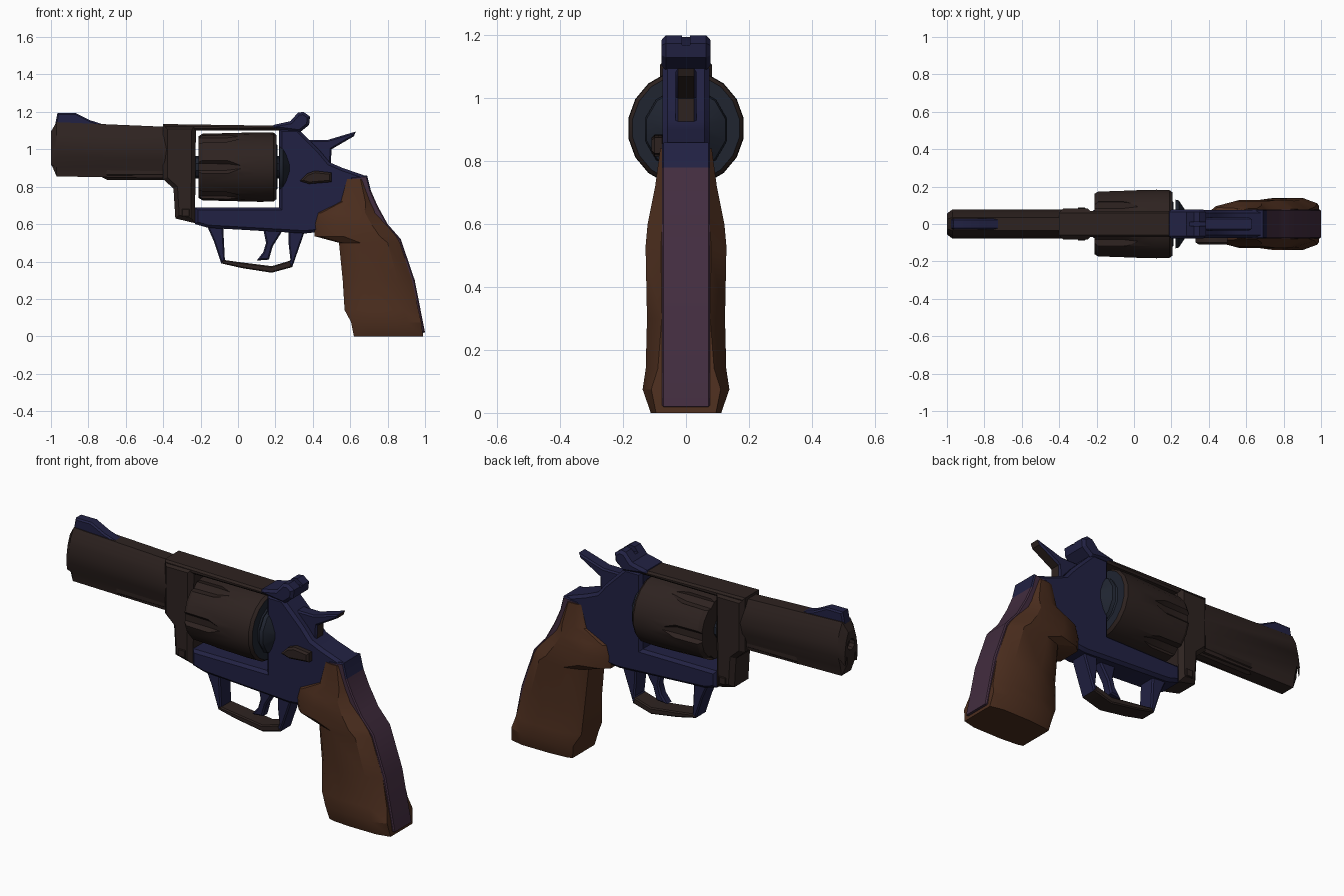
import bpy, bmesh, math

if "Cube" in bpy.data.objects:
    bpy.data.objects.remove(bpy.data.objects["Cube"])


def material(name, rgb):
    m = bpy.data.materials.new(name)
    m.diffuse_color = (*rgb, 1)
    m.use_nodes = True
    m.node_tree.nodes["Principled BSDF"].inputs["Base Color"].default_value = m.diffuse_color
    return m


STEEL = material("dark_brown_steel", (0.027, 0.0165, 0.0145))
BLUE = material("navy_steel", (0.0155, 0.0155, 0.056))
WOOD = material("brown_wood", (0.072, 0.027, 0.013))
PURPLE = material("plum_backstrap", (0.055, 0.026, 0.050))
SLATE = material("slate_metal", (0.014, 0.018, 0.030))


def finish(name, bm, mats):
    bmesh.ops.recalc_face_normals(bm, faces=bm.faces[:])
    me = bpy.data.meshes.new(name)
    bm.to_mesh(me)
    bm.free()
    ob = bpy.data.objects.new(name, me)
    bpy.context.collection.objects.link(ob)
    for m in mats:
        me.materials.append(m)
    return ob


def prism(name, pts, hw, mats, bevel=0.0, y=0.0, rule=None):
    """Extrude an x-z profile to both sides of y, with chamfered rims."""
    bm = bmesh.new()
    sides = [[bm.verts.new((x, y + s * hw, z)) for x, z in pts] for s in (-1, 1)]
    caps = [bm.faces.new(s) for s in sides]
    n = len(pts)
    for i in range(n):
        j = (i + 1) % n
        bm.faces.new((sides[0][i], sides[0][j], sides[1][j], sides[1][i]))
    bmesh.ops.recalc_face_normals(bm, faces=bm.faces[:])
    if bevel:
        rim = [e for f in caps for e in f.edges]
        bmesh.ops.bevel(bm, geom=rim, offset=bevel, segments=1, affect='EDGES', profile=0.5)
    if rule:
        bm.normal_update()
        for f in bm.faces:
            f.material_index = rule(f.calc_center_median(), f.normal)
    return finish(name, bm, mats)


def loft(name, rings, mats, end_index=0):
    """Skin closed rings of points; end_index colours the last cap."""
    bm = bmesh.new()
    vs = [[bm.verts.new(p) for p in r] for r in rings]
    n = len(rings[0])
    for a, b in zip(vs, vs[1:]):
        for i in range(n):
            j = (i + 1) % n
            bm.faces.new((a[i], a[j], b[j], b[i]))
    bm.faces.new(vs[0])
    bm.faces.new(vs[-1]).material_index = end_index
    return finish(name, bm, mats)


def lathe(name, prof, z, n, mats, y=0.0, end_index=0):
    """Turned part along x, from (x, radius) pairs."""
    ring = [2 * math.pi * (i + 0.5) / n for i in range(n)]
    return loft(name, [[(x, y + r * math.cos(a), z + r * math.sin(a)) for a in ring]
                       for x, r in prof], mats, end_index)


def cut(ob, cutter):
    mod = ob.modifiers.new("cut", 'BOOLEAN')
    mod.operation = 'DIFFERENCE'
    mod.solver = 'EXACT'
    mod.object = cutter
    dg = bpy.context.evaluated_depsgraph_get()
    me = bpy.data.meshes.new_from_object(ob.evaluated_get(dg))
    ob.modifiers.clear()
    ob.data = me
    bpy.data.objects.remove(cutter)


# Barrel with underlug and shallow bore
def barrel_ring(x, top, bottom, k):
    half = [(0.035, top), (0.062, top - 0.05), (0.078, top - 0.12), (0.07, top - 0.18),
            (0.05, bottom + 0.05), (0.042, bottom)]
    half = [(w * k, z) for w, z in half]
    return [(x, w, z) for w, z in half] + [(x, -w, z) for w, z in reversed(half)]


barrel = loft("barrel", [barrel_ring(-1.0, 1.095, 0.925, 0.72),
                         barrel_ring(-0.97, 1.145, 0.855, 1),
                         barrel_ring(-0.38, 1.12, 0.845, 1)], [STEEL])
cut(barrel, lathe("bore_cutter", [(-1.1, 0.03), (-0.97, 0.03)], 1.02, 10, [STEEL]))
lathe("ejector_rod", [(-0.74, 0.03), (-0.70, 0.052), (-0.38, 0.052)], 0.885, 8, [STEEL])
prism("front_sight", [(-0.98, 1.12), (-0.965, 1.195), (-0.87, 1.195), (-0.79, 1.155),
                      (-0.68, 1.12)], 0.03, [BLUE], 0.008)

# Frame front, top strap and rear body
prism("frame_front", [(-0.40, 1.13), (-0.40, 0.84), (-0.345, 0.79), (-0.335, 0.63),
                      (-0.23, 0.605), (-0.225, 1.13)], 0.082, [STEEL], 0.022)
prism("top_strap", [(-0.40, 1.10), (0.26, 1.10), (0.26, 1.125), (-0.40, 1.135)],
      0.07, [STEEL], 0.01)
prism("frame_body", [(-0.23, 0.69), (-0.23, 0.60), (-0.16, 0.58), (0.36, 0.55), (0.45, 0.56),
                     (0.58, 0.64), (0.68, 0.72), (0.69, 0.855), (0.56, 0.90), (0.49, 0.93),
                     (0.44, 0.99), (0.38, 1.05), (0.32, 1.11), (0.22, 1.11), (0.22, 0.69)],
      0.074, [BLUE], 0.015)
lathe("recoil_shield", [(0.222, 0.135), (0.24, 0.13), (0.285, 0.06)], 0.90, 12, [SLATE])
for y in (-0.082, 0.082):
    prism("frame_screw", [(-0.30, 0.64), (-0.26, 0.64), (-0.26, 0.68), (-0.30, 0.68)],
          0.006, [STEEL], 0.003, y)

# Fluted cylinder with slate rear face, and its pin
drum = lathe("cylinder", [(-0.21, 0.165), (-0.19, 0.178), (0.12, 0.186), (0.19, 0.184),
                          (0.205, 0.172)], 0.905, 18, [STEEL, SLATE], end_index=1)
for i in range(6):
    a = math.radians(60 * i)
    cut(drum, lathe("flute_cutter", [(-0.3, 0.05), (-0.06, 0.045), (0.07, 0.004)],
                    0.905 + 0.2 * math.sin(a), 8, [STEEL], 0.2 * math.cos(a)))
lathe("cylinder_pin", [(-0.24, 0.06), (0.23, 0.06)], 0.905, 10, [SLATE])
lathe("cylinder_back_plate", [(0.20, 0.13), (0.212, 0.12)], 0.905, 12, [SLATE])

# Rear sight with notch
sight = prism("rear_sight", [(0.18, 1.11), (0.19, 1.13), (0.28, 1.15), (0.32, 1.195),
                             (0.35, 1.20), (0.385, 1.175), (0.38, 1.13), (0.33, 1.09)],
              0.078, [BLUE], 0.014)
cut(sight, prism("notch_cutter", [(0.24, 1.17), (0.45, 1.17), (0.45, 1.3), (0.24, 1.3)],
                 0.012, [BLUE]))

# Hammer, brown on its rear faces
prism("hammer", [(0.36, 1.05), (0.48, 1.05), (0.63, 1.095), (0.62, 1.07), (0.50, 1.0),
                 (0.495, 0.88), (0.38, 0.88)], 0.034, [BLUE, STEEL], 0.008,
      rule=lambda c, n: int(n.x > 0.3 and abs(n.y) < 0.3))

# Trigger and guard: navy legs, brown bow
prism("trigger", [(0.13, 0.60), (0.15, 0.50), (0.135, 0.45), (0.10, 0.405), (0.165, 0.41),
                  (0.185, 0.48), (0.26, 0.60)], 0.026, [BLUE], 0.008)
prism("guard_front_leg", [(-0.17, 0.60), (-0.13, 0.51), (-0.09, 0.39), (-0.07, 0.405),
                          (-0.08, 0.60)], 0.048, [BLUE], 0.007)
prism("guard_rear_leg", [(0.36, 0.57), (0.29, 0.37), (0.265, 0.385), (0.28, 0.41),
                         (0.27, 0.50), (0.27, 0.60)], 0.048, [BLUE], 0.007)
prism("guard_bow", [(-0.09, 0.39), (0.02, 0.365), (0.18, 0.34), (0.29, 0.37), (0.28, 0.405),
                    (0.18, 0.375), (0.02, 0.395), (-0.075, 0.408)], 0.049, [STEEL], 0.006)

# Cylinder release latch on the near side
prism("latch", [(0.33, 0.83), (0.38, 0.815), (0.50, 0.825), (0.50, 0.875), (0.41, 0.885),
                (0.37, 0.87)], 0.022, [STEEL], 0.01, y=-0.088)


# Wooden grip, lofted upward: z, front x, back x, half width, squareness of the front
def grip_ring(z, xf, xb, hw, sq):
    w = xb - xf
    half = [(xf, sq * hw), (xf + 0.08 * w, (sq + 1) / 2 * hw), (xf + 0.35 * w, hw),
            (xb - 0.2 * w, hw), (xb, max(0.62, sq) * hw)]
    return [(x, y, z) for x, y in half] + [(x, -y, z) for x, y in reversed(half)]


loft("grip", [grip_ring(*r) for r in (
    (0.0, 0.62, 0.99, 0.112, 0.85), (0.075, 0.605, 0.98, 0.138, 0.8),
    (0.14, 0.57, 0.965, 0.128, 0.7), (0.30, 0.56, 0.93, 0.124, 0.6),
    (0.50, 0.54, 0.865, 0.128, 0.55), (0.535, 0.41, 0.845, 0.128, 0.5),
    (0.60, 0.405, 0.79, 0.122, 0.55), (0.66, 0.42, 0.745, 0.110, 0.6),
    (0.72, 0.545, 0.715, 0.098, 0.7), (0.84, 0.575, 0.675, 0.082, 0.8))], [WOOD])

# Backstrap, navy at its upper tip
prism("backstrap", [(0.60, 0.85), (0.69, 0.86), (0.71, 0.78), (0.745, 0.70), (0.80, 0.60),
                    (0.87, 0.52), (0.945, 0.30), (1.0, 0.02), (0.92, 0.01), (0.86, 0.30),
                    (0.78, 0.52), (0.66, 0.72)], 0.077, [PURPLE, BLUE], 0.006,
      rule=lambda c, n: int(c.z > 0.77))

# Smooth shading with sharp edges kept
for ob in bpy.data.objects:
    ob.select_set(ob.type == 'MESH')
bpy.context.view_layer.objects.active = barrel
bpy.ops.object.shade_smooth_by_angle(angle=math.radians(30))
